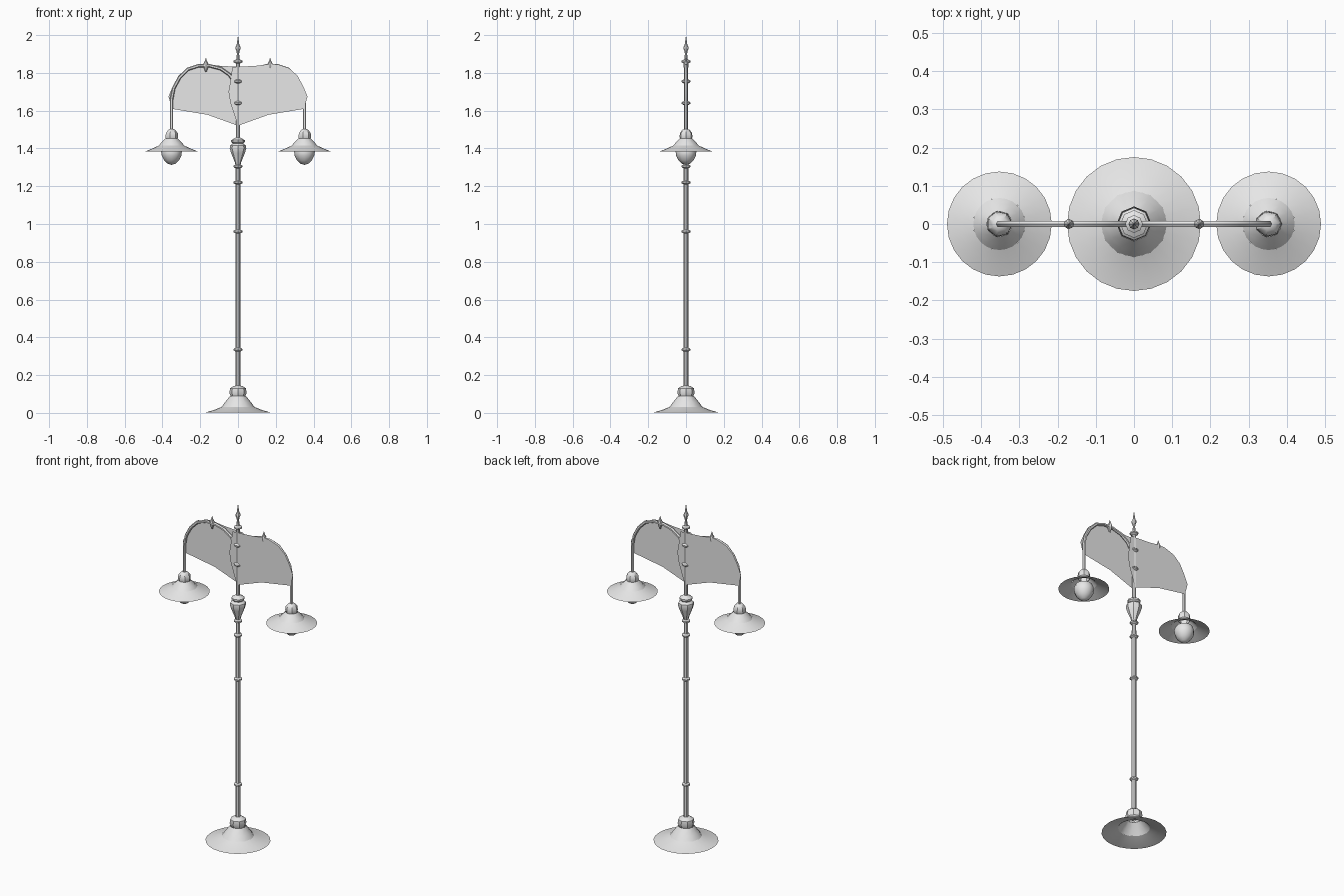
import bpy, bmesh, math
from mathutils import Vector

cube = bpy.data.objects.get("Cube")
if cube:
    bpy.data.objects.remove(cube, do_unlink=True)

metal = bpy.data.materials.new("grey metal")
metal.use_nodes = True
GREY = (0.8, 0.8, 0.8, 1)
metal.diffuse_color = GREY
metal.node_tree.nodes["Principled BSDF"].inputs["Base Color"].default_value = GREY


def finish(obj, angle=40):
    bpy.ops.object.select_all(action="DESELECT")
    obj.select_set(True)
    bpy.context.view_layer.objects.active = obj
    bpy.ops.object.shade_smooth_by_angle(angle=math.radians(angle))


def mesh_object(name, bm):
    mesh = bpy.data.meshes.new(name)
    bm.to_mesh(mesh)
    bm.free()
    mesh.materials.append(metal)
    obj = bpy.data.objects.new(name, mesh)
    bpy.context.collection.objects.link(obj)
    return obj


def lathe(name, profile, sides, x=0, z=0):
    """Revolve (radius, height) points, listed bottom to top, about the z axis."""
    bm = bmesh.new()
    rings = []
    for r, h in profile:
        if r == 0:
            rings.append([bm.verts.new((x, 0, z + h))] * sides)
        else:
            turns = [math.tau * i / sides for i in range(sides)]
            rings.append([bm.verts.new((x + r * math.cos(t), r * math.sin(t), z + h)) for t in turns])
    for low, high in zip(rings, rings[1:]):
        for i in range(sides):
            j = (i + 1) % sides
            corners = list(dict.fromkeys((low[i], low[j], high[j], high[i])))
            bm.faces.new(corners)
    obj = mesh_object(name, bm)
    finish(obj)
    return obj


def ring(name, z, r=0.023, x=0):
    lathe(name, [(0.011, -0.011), (r, -0.004), (r, 0.004), (0.011, 0.011)], 8, x, z)


# Base: wide skirt, sloping foot and round collar
lathe("base_skirt", [(0.175, 0.002), (0.13, 0.014), (0.085, 0.032)], 24)
lathe("base_foot", [(0.088, 0.03), (0.07, 0.055), (0.042, 0.09)], 12)
lathe("base_collar", [(0.036, 0.085), (0.046, 0.105), (0.042, 0.13), (0.025, 0.142), (0.01, 0.145)], 8)

# Pole and its rings
lathe("pole", [(0.013, 0.08), (0.0125, 1.2), (0.011, 1.45), (0.011, 1.87)], 8)
for i, z in enumerate((0.335, 0.96, 1.22, 1.305, 1.64, 1.755, 1.86)):
    ring(f"pole_ring_{i + 1}", z)

# Urn below the arms
lathe("urn", [(0.012, 1.31), (0.018, 1.33), (0.036, 1.375), (0.044, 1.4), (0.042, 1.415),
              (0.028, 1.426), (0.036, 1.434), (0.036, 1.444), (0.011, 1.458)], 8)

# Pointed finial
lathe("top_finial", [(0.011, 1.86), (0.006, 1.9), (0.008, 1.915), (0.014, 1.928), (0.013, 1.937),
                     (0.007, 1.95), (0.005, 1.965), (0, 2.0)], 8)

ARM = [(0.352, 1.49), (0.352, 1.66), (0.34, 1.72), (0.31, 1.775), (0.265, 1.82), (0.21, 1.838),
       (0.15, 1.838), (0.09, 1.822), (0.045, 1.79), (0.015, 1.745), (0.005, 1.69)]
PANEL = [(0, 1.52), (0.16, 1.578), (0.35, 1.61), (0.368, 1.675), (0.345, 1.73), (0.315, 1.785),
         (0.27, 1.825), (0.21, 1.845), (0.17, 1.847), (0.1, 1.838), (-0.03, 1.83),
         (-0.038, 1.77), (-0.05, 1.7), (-0.04, 1.64)]

for side, s in (("left", 1), ("right", -1)):
    x = 0.352 * s

    # Curved arm
    curve = bpy.data.curves.new(f"{side}_arm", "CURVE")
    curve.dimensions = "3D"
    curve.bevel_depth = 0.009
    curve.bevel_resolution = 1
    curve.use_fill_caps = True
    spline = curve.splines.new("POLY")
    spline.points.add(len(ARM) - 1)
    for point, (px, pz) in zip(spline.points, ARM):
        point.co = (px * s, 0, pz, 1)
    curve.materials.append(metal)
    arm = bpy.data.objects.new(f"{side}_arm", curve)
    bpy.context.collection.objects.link(arm)
    bpy.ops.object.select_all(action="DESELECT")
    arm.select_set(True)
    bpy.context.view_layer.objects.active = arm
    bpy.ops.object.convert(target="MESH")
    finish(bpy.context.view_layer.objects.active)

    # Thin bracket panel, set on opposite faces of the pole for each arm
    bm = bmesh.new()
    bm.faces.new([bm.verts.new(Vector((px * s, -0.0095 * s, pz))) for px, pz in PANEL])
    mesh_object(f"{side}_bracket_panel", bm)

    # Small spindle on the arm
    lathe(f"{side}_arm_spindle", [(0.004, -0.035), (0.012, -0.01), (0.013, 0.008),
                                  (0.006, 0.022), (0, 0.042)], 8, 0.17 * s, 1.84)

    # Lamp: shade, neck, cap and bulb
    lathe(f"{side}_lamp_shade", [(0.137, 1.385), (0.1, 1.4), (0.068, 1.415)], 24, x)
    lathe(f"{side}_lamp_neck", [(0.07, 1.413), (0.055, 1.43), (0.033, 1.453)], 12, x)
    lathe(f"{side}_lamp_cap", [(0.03, 1.445), (0.035, 1.46), (0.033, 1.482), (0.018, 1.5), (0, 1.504)], 7, x)
    lathe(f"{side}_lamp_bulb", [(0, 1.313), (0.02, 1.319), (0.04, 1.338), (0.052, 1.362),
                                (0.055, 1.385), (0.045, 1.41)], 12, x)
